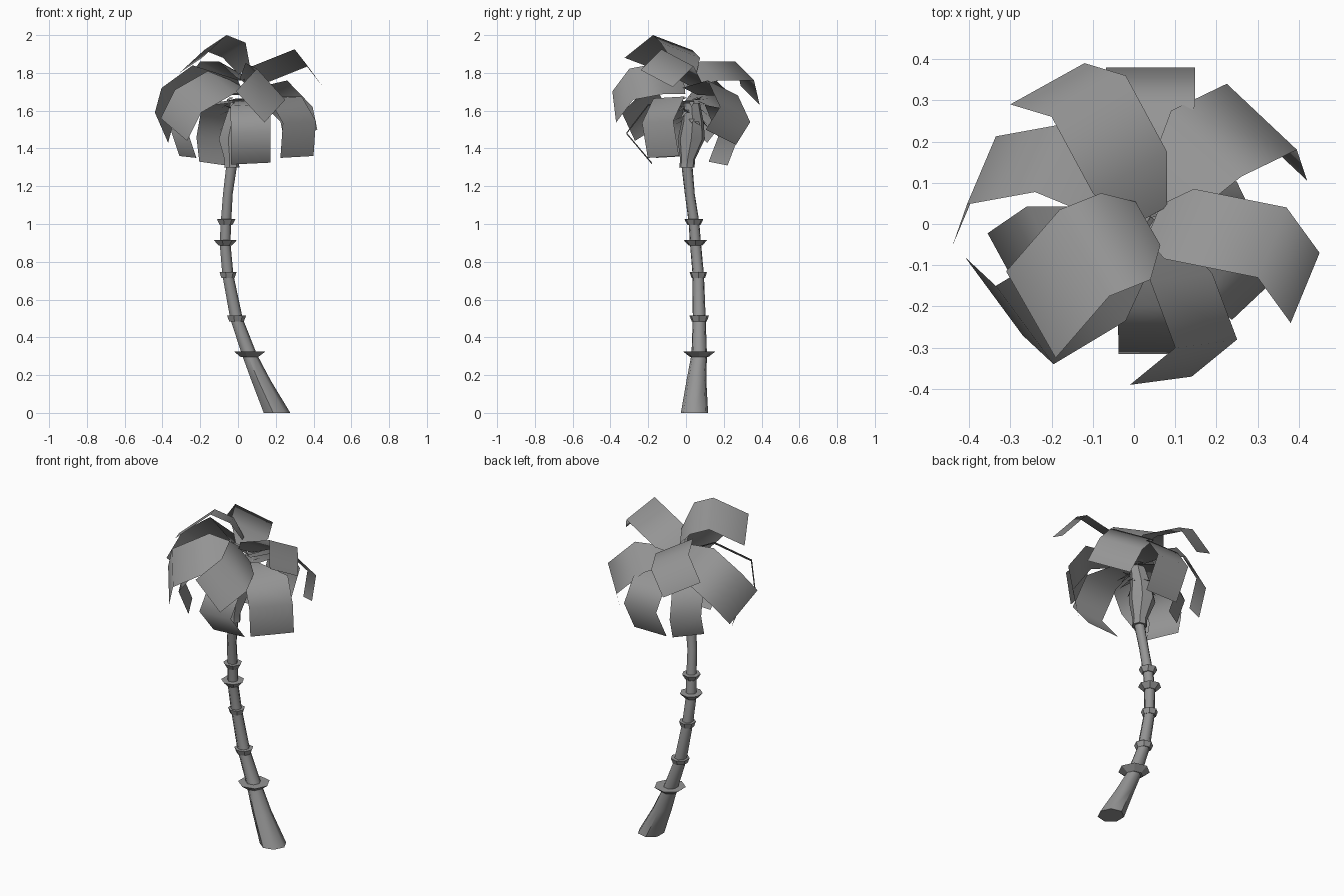
import bpy, bmesh, math, random
from mathutils import Vector

cube = bpy.data.objects.get("Cube")
if cube:
    bpy.data.objects.remove(cube, do_unlink=True)


def make_material(name, value):
    mat = bpy.data.materials.new(name)
    mat.use_nodes = True
    color = (value, value, value, 1)
    mat.diffuse_color = color
    mat.node_tree.nodes["Principled BSDF"].inputs["Base Color"].default_value = color
    return mat


GREY = make_material("plain grey", 0.3)
SIDES = 7


def finish(name, bm, smooth_angle):
    mesh = bpy.data.meshes.new(name)
    bm.to_mesh(mesh)
    bm.free()
    mesh.materials.append(GREY)
    obj = bpy.data.objects.new(name, mesh)
    bpy.context.collection.objects.link(obj)
    bpy.ops.object.select_all(action="DESELECT")
    obj.select_set(True)
    bpy.context.view_layer.objects.active = obj
    bpy.ops.object.shade_smooth_by_angle(angle=math.radians(smooth_angle))
    return obj


def loft(name, stations, smooth_angle):
    """Skin a tube through (x, y, z, radius) stations and cap both ends."""
    bm = bmesh.new()
    rings = []
    for x, y, z, r in stations:
        turns = [math.tau * i / SIDES for i in range(SIDES)]
        rings.append([bm.verts.new((x + r * math.cos(a), y + r * math.sin(a), z)) for a in turns])
    for low, high in zip(rings, rings[1:]):
        for i in range(SIDES):
            j = (i + 1) % SIDES
            bm.faces.new((low[i], low[j], high[j], high[i]))
    bm.faces.new(rings[0][::-1])
    bm.faces.new(rings[-1])
    return finish(name, bm, smooth_angle)


def leaf(name, across, shoulder, bend, tip):
    """Drooping strip running from the crown through three points."""
    across = Vector(across) / 2
    shoulder = Vector(shoulder)
    root = Vector((0.04, 0.005, (shoulder.z + 1.68) / 2)).lerp(shoulder, 0.1)
    bm = bmesh.new()
    rows = []
    for point, scale in ((root, 0.5), (shoulder, 1), (Vector(bend), 1), (Vector(tip), 1)):
        rows.append([bm.verts.new(point - across * scale), bm.verts.new(point + across * scale)])
    for a, b in zip(rows, rows[1:]):
        bm.faces.new((a[0], a[1], b[1], b[0]))
    bm.normal_update()
    # keep the upper side of the strip facing out
    if sum(f.normal.z for f in list(bm.faces)[:2]) < 0:
        bmesh.ops.reverse_faces(bm, faces=bm.faces[:])
    return finish(name, bm, 85)


# Leaning trunk with a flared foot
path = [(0.203, 0.045, 0, 0.074), (0.12, 0.055, 0.17, 0.054), (0.058, 0.07, 0.31, 0.042),
        (-0.01, 0.07, 0.5, 0.035), (-0.055, 0.065, 0.73, 0.031), (-0.07, 0.05, 0.9, 0.03),
        (-0.065, 0.042, 1.01, 0.029), (-0.055, 0.02, 1.16, 0.027), (-0.035, 0.005, 1.31, 0.03)]
loft("trunk", path, 55)

# Bulb holding the leaves
loft("crown_bulb", [(-0.035, 0.005, 1.3, 0.042), (-0.035, 0.008, 1.34, 0.04),
                    (-0.035, 0.028, 1.45, 0.074), (-0.02, 0.035, 1.54, 0.06),
                    (0, 0.03, 1.64, 0.045)], 30)

# Flared collars where old leaves grew
for station, flare in ((2, 0.088), (3, 0.053), (4, 0.047), (5, 0.064), (6, 0.052)):
    x, y, z, r = path[station]
    loft(f"trunk_collar_{station - 1}", [(x, y, z - 0.015, r + 0.006), (x, y, z + 0.015, flare),
                                         (x, y, z + 0.016, r)], 30)

# Upper leaves
leaf("top_front_leaf", (.12, -.21, .08), (-.02, -.03, 1.92), (-.12, -.07, 1.96), (-.25, -.22, 1.84))
leaf("top_back_leaf", (.18, .1, -.1), (-.01, .125, 1.81), (-.11, .31, 1.81), (-.21, .34, 1.68))
leaf("top_left_leaf", (-.07, -.17, .09), (.11, 0, 1.79), (.335, -.045, 1.88), (.415, -.155, 1.77))

# Middle leaves
leaf("back_left_leaf", (.17, -.16, .08), (.175, .195, 1.72), (.31, .26, 1.58), (.335, .185, 1.46))
leaf("right_leaf", (-.07, -.165, .16), (-.205, .16, 1.76), (-.37, .13, 1.64), (-.405, .03, 1.51))
leaf("front_right_leaf", (.14, -.19, -.12), (-.09, -.14, 1.75), (-.265, -.245, 1.65), (-.34, -.175, 1.5))
leaf("front_left_leaf", (.15, .02, -.165), (.115, -.13, 1.77), (.175, -.29, 1.74), (.065, -.38, 1.62))

# Lower leaves curling back under
leaf("low_back_leaf", (.215, 0, 0), (.04, .29, 1.65), (.04, .38, 1.52), (.04, .28, 1.34))
leaf("low_front_leaf", (.21, 0, .01), (.065, -.2, 1.63), (.068, -.315, 1.48), (.068, -.18, 1.32))
leaf("low_right_leaf", (.09, -.165, -.01), (-.215, -.04, 1.63), (-.31, -.105, 1.49), (-.265, -.075, 1.355))
leaf("low_back_right_leaf", (.14, .1, -.02), (-.12, .15, 1.62), (-.15, .22, 1.45), (-.135, .17, 1.32))
leaf("low_left_leaf", (.175, .165, .01), (.25, -.09, 1.67), (.325, -.15, 1.54), (.312, -.12, 1.355))

# Small husk shards around the bulb
random.seed(4)
bm = bmesh.new()
for i in range(22):
    a = math.tau * i / 11
    out = Vector((math.cos(a), math.sin(a), 0))
    side = Vector((-out.y, out.x, 0)) * 0.015
    start = out * 0.045 + Vector((-0.005, 0.03, random.uniform(1.52, 1.67)))
    end = start + out * random.uniform(0.04, 0.08) + Vector((0, 0, random.uniform(-0.06, 0.03)))
    bm.faces.new([bm.verts.new(p) for p in (start - side, start + side, end)])
finish("husk_shards", bm, 30)
